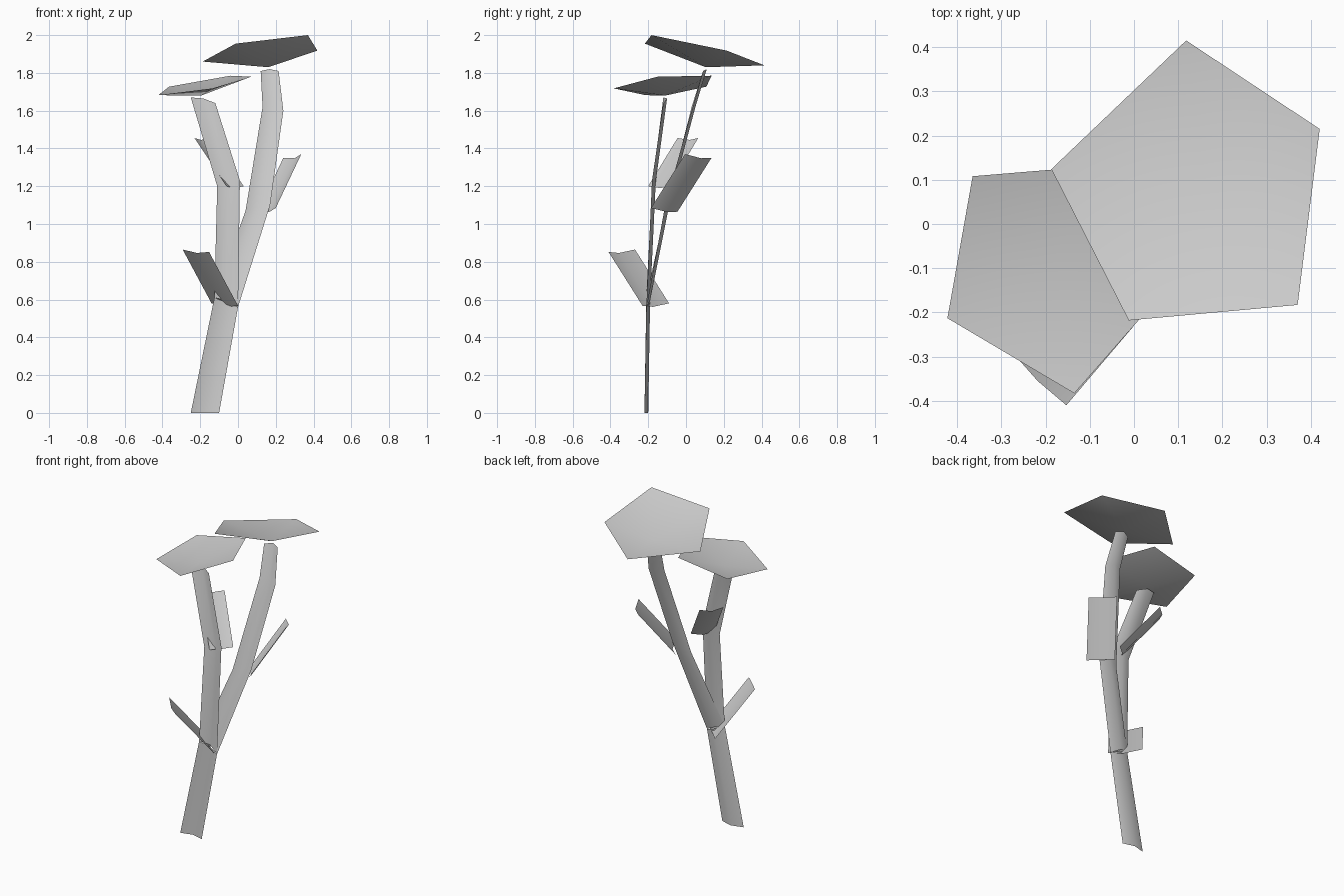
import bpy
import math
from mathutils import Vector

if "Cube" in bpy.data.objects:
    bpy.data.objects.remove(bpy.data.objects["Cube"], do_unlink=True)

# One plain grey for the whole plant
grey = bpy.data.materials.new("plain_grey")
grey.use_nodes = True
colour = (0.6, 0.6, 0.6, 1)
grey.diffuse_color = colour
grey.node_tree.nodes["Principled BSDF"].inputs["Base Color"].default_value = colour


def add_sheet(name, verts, faces):
    mesh = bpy.data.meshes.new(name)
    mesh.from_pydata(verts, [], faces)
    mesh.materials.append(grey)
    obj = bpy.data.objects.new(name, mesh)
    bpy.context.collection.objects.link(obj)
    bpy.ops.object.select_all(action="DESELECT")
    obj.select_set(True)
    bpy.context.view_layer.objects.active = obj
    bpy.ops.object.shade_smooth_by_angle(angle=math.radians(60))
    return obj


def creased_strip(name, rows, crease):
    """Ribbon through (left, right) pairs, folded along its middle."""
    verts = []
    for left, right in rows:
        left, right = Vector(left), Vector(right)
        verts += [left, (left + right) / 2 + Vector(crease), right]
    faces = []
    for r in range(len(rows) - 1):
        for c in range(2):
            a = r * 3 + c
            faces.append((a, a + 1, a + 4, a + 3))
    return add_sheet(name, verts, faces)


def leaf(name, left, right, lean, crease):
    lean = Vector(lean)
    rows = [(left, right), (Vector(left) + lean, Vector(right) + lean)]
    return creased_strip(name, rows, crease)


def flower(name, centre, rim):
    """Shallow five-sided cup, fanned out from its low centre."""
    n = len(rim)
    faces = [(0, 1 + i, 1 + (i + 1) % n) for i in range(n)]
    return add_sheet(name, [centre] + rim, faces)


# Stem and its two branches, which share the row at the fork
fork = ((-0.125, -0.21, 0.61), (0, -0.21, 0.56))
stem_crease = (0, 0.02, 0.01)
creased_strip("main_stem", [
    ((-0.25, -0.22, 0), (-0.10, -0.22, 0)), fork], (0, 0.02, 0))
creased_strip("left_branch", [
    fork,
    ((0.04, -0.11, 1.07), (0.17, -0.11, 1.10)),
    ((0.13, 0.03, 1.62), (0.24, 0.03, 1.60)),
    ((0.12, 0.09, 1.81), (0.215, 0.09, 1.81))], stem_crease)
creased_strip("right_branch", [
    fork,
    ((-0.11, -0.18, 1.20), (0.01, -0.18, 1.23)),
    ((-0.25, -0.12, 1.67), (-0.12, -0.12, 1.64))], stem_crease)

# Leaves leaning outward from the stems
leaf("lower_leaf", (-0.14, -0.09, 0.58), (0, -0.23, 0.567),
     (-0.153, -0.18, 0.285), (0.005, -0.015, -0.012))
leaf("upper_right_leaf", (-0.06, -0.20, 1.20), (0.03, -0.09, 1.20),
     (-0.17, 0.155, 0.255), (-0.01, 0.01, -0.01))
leaf("upper_left_leaf", (0.20, -0.185, 1.085), (0.105, -0.045, 1.065),
     (0.135, 0.18, 0.285), (0.012, 0.015, -0.012))

# Flower heads on the branch tips
flower("large_flower", (0.16, 0.105, 1.83), [
    (0.118, 0.415, 1.84), (-0.187, 0.124, 1.86), (-0.012, -0.218, 1.955),
    (0.37, -0.183, 2.0), (0.42, 0.215, 1.918)])
flower("small_flower", (-0.195, -0.11, 1.68), [
    (-0.365, 0.108, 1.727), (-0.422, -0.213, 1.682), (-0.135, -0.383, 1.718),
    (0.07, -0.15, 1.78), (-0.04, 0.135, 1.785)])
